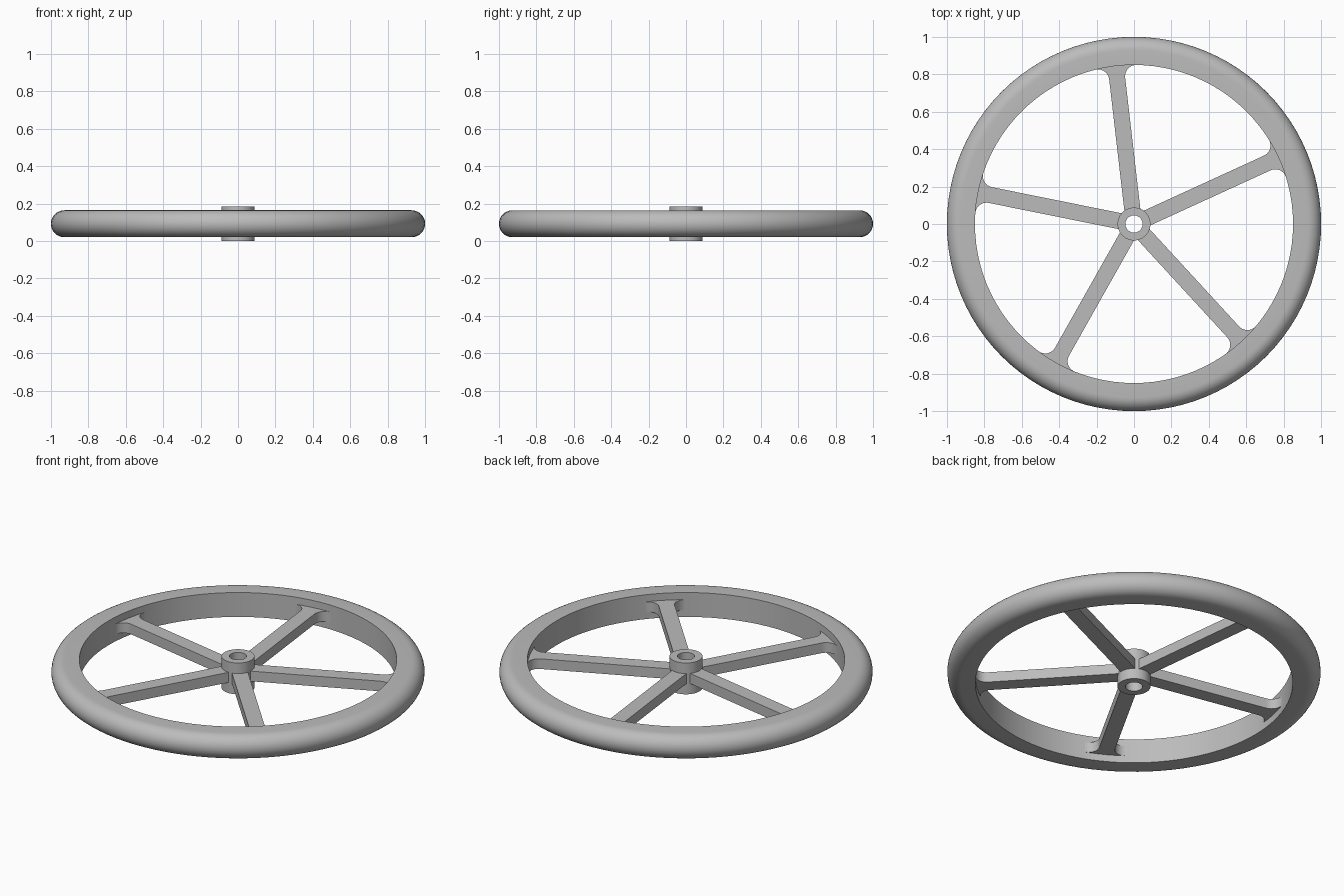
import bpy, bmesh
from math import sin, cos, pi, radians, atan2, sqrt
from mathutils import Matrix, Vector

cube = bpy.data.objects.get("Cube")
if cube:
    bpy.data.objects.remove(cube, do_unlink=True)

MID = 0.0925          # height of the wheel's middle plane
RIM_IN, RIM_HALF = 0.85, 0.072
HUB_R, BORE_R = 0.088, 0.046
SPOKES, FIRST_ANGLE = 5, 96.6

grey = bpy.data.materials.new("plain grey")
grey.use_nodes = True
grey.diffuse_color = (0.5, 0.5, 0.5, 1)
grey.node_tree.nodes["Principled BSDF"].inputs["Base Color"].default_value = (0.5, 0.5, 0.5, 1)


def finish(name, bm):
    """Turn a bmesh into a smooth-shaded object that keeps its sharp edges."""
    bmesh.ops.recalc_face_normals(bm, faces=bm.faces)
    mesh = bpy.data.meshes.new(name)
    bm.to_mesh(mesh)
    bm.free()
    mesh.materials.append(grey)
    obj = bpy.data.objects.new(name, mesh)
    bpy.context.collection.objects.link(obj)
    bpy.ops.object.select_all(action='DESELECT')
    obj.select_set(True)
    bpy.context.view_layer.objects.active = obj
    bpy.ops.object.shade_smooth_by_angle(angle=radians(30))
    return obj


def ring(name, profile, segments):
    """Revolve a closed (radius, height) profile about the z axis."""
    bm = bmesh.new()
    loops = []
    for i in range(segments):
        a = 2 * pi * i / segments
        loops.append([bm.verts.new((r * cos(a), r * sin(a), z)) for r, z in profile])
    n = len(profile)
    for i in range(segments):
        here, there = loops[i], loops[(i + 1) % segments]
        for j in range(n):
            k = (j + 1) % n
            bm.faces.new((here[j], there[j], there[k], here[k]))
    return finish(name, bm)


def spoke(name, angle, half_w=0.043, half_t=0.03, fillet=0.06):
    """Straight bar whose outer end flares into the rim with round fillets."""
    off = half_w + fillet
    cx = sqrt((RIM_IN - fillet) ** 2 - off ** 2)
    end = atan2(-off, cx)
    side = [(0.065, -half_w)]
    for i in range(11):
        a = pi / 2 + (end - pi / 2) * i / 10
        side.append((cx + fillet * cos(a), -off + fillet * sin(a)))
    side.append((RIM_IN + 0.03, side[-1][1]))
    outline = side + [(x, -y) for x, y in reversed(side)]

    bm = bmesh.new()
    base = bm.faces.new([bm.verts.new((x, y, MID - half_t)) for x, y in outline])
    grown = bmesh.ops.extrude_face_region(bm, geom=[base])["geom"]
    top = [v for v in grown if isinstance(v, bmesh.types.BMVert)]
    bmesh.ops.translate(bm, verts=top, vec=Vector((0, 0, 2 * half_t)))
    bmesh.ops.transform(bm, verts=bm.verts, matrix=Matrix.Rotation(angle, 4, 'Z'))
    return finish(name, bm)


# Rim: flat inside, top and bottom, fully rounded outside
rim = [(RIM_IN, MID - RIM_HALF)]
for i in range(17):
    a = -pi / 2 + pi * i / 16
    rim.append((1 - RIM_HALF + RIM_HALF * cos(a), MID + RIM_HALF * sin(a)))
rim.append((RIM_IN, MID + RIM_HALF))
ring("rim", rim, 96)

# Hub with a through bore
ring("hub", [(BORE_R, 0), (HUB_R, 0), (HUB_R, 2 * MID), (BORE_R, 2 * MID)], 48)

# Spokes
for i in range(SPOKES):
    spoke(f"spoke_{i + 1}", radians(FIRST_ANGLE) + 2 * pi * i / SPOKES)
